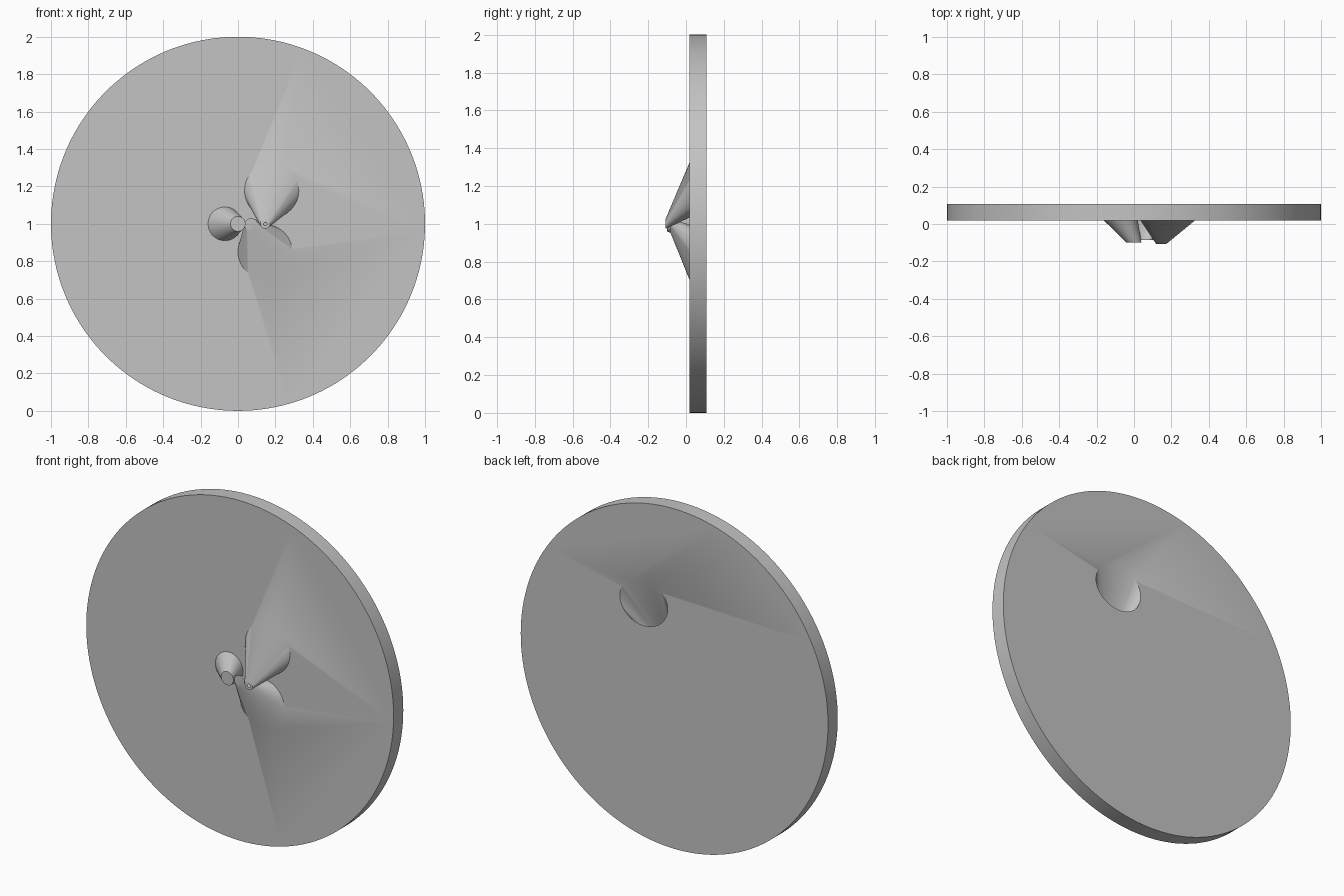
import bpy
import bmesh
import math

if "Cube" in bpy.data.objects:
    bpy.data.objects.remove(bpy.data.objects["Cube"], do_unlink=True)

grey = bpy.data.materials.new("light_grey")
grey.use_nodes = True
colour = (0.55, 0.55, 0.55, 1)
grey.diffuse_color = colour
grey.node_tree.nodes["Principled BSDF"].inputs["Base Color"].default_value = colour

FRONT, BACK = 0.018, 0.108


def loft(name, start, end, sides=96):
    """Solid between two ellipses facing -y, each (x, y, z, x radius, z radius)."""
    bm = bmesh.new()
    rings = []
    for x, y, z, rx, rz in (start, end):
        angles = [math.tau * i / sides for i in range(sides)]
        rings.append([bm.verts.new((x + rx * math.cos(a), y, z + rz * math.sin(a)))
                      for a in angles])
    bm.faces.new(rings[0])
    bm.faces.new(rings[1][::-1])
    for i in range(sides):
        j = (i + 1) % sides
        bm.faces.new((rings[0][i], rings[1][i], rings[1][j], rings[0][j]))
    bmesh.ops.recalc_face_normals(bm, faces=bm.faces)
    mesh = bpy.data.meshes.new(name)
    bm.to_mesh(mesh)
    bm.free()
    mesh.materials.append(grey)
    obj = bpy.data.objects.new(name, mesh)
    bpy.context.collection.objects.link(obj)
    return obj


def nozzle(name, tip, base, depth=0.03):
    """Cone through the front of the plate, carried on by depth so it bites in."""
    t = 1 + depth / (FRONT - tip[1])
    return loft(name, tip, [a + (b - a) * t for a, b in zip(tip, base)])


def combine(target, tool, operation):
    mod = target.modifiers.new(tool.name, 'BOOLEAN')
    mod.operation = operation
    mod.solver = 'EXACT'
    mod.object = tool
    bpy.context.view_layer.objects.active = target
    bpy.ops.object.modifier_apply(modifier=mod.name)
    bpy.data.objects.remove(tool, do_unlink=True)


# Round plate
plate = loft("plate_with_nozzles", (0, FRONT, 1, 1, 1), (0, BACK, 1, 1, 1), 160)

# Three slanted cones on the front
side = nozzle("side_nozzle", (0, -0.1, 1, 0.04, 0.04), (-0.07, FRONT, 1, 0.09, 0.09))
lower = nozzle("lower_nozzle", (0.07, -0.085, 0.995, 0.035, 0.035),
               (0.145, FRONT, 0.85, 0.145, 0.145))
upper = nozzle("upper_nozzle", (0.145, -0.108, 1, 0.026, 0.026),
               (0.18, FRONT, 1.178, 0.145, 0.145))
for cone in (side, lower, upper):
    combine(plate, cone, 'UNION')

# Funnel bored from the back to the upper tip
bore = loft("funnel_bore", (0.144, -0.118, 0.98, 0.003, 0.003),
            (0.202, BACK + 0.01, 1.415, 0.162, 0.142))
combine(plate, bore, 'DIFFERENCE')

# Smooth shading with sharp rims
bpy.ops.object.select_all(action='DESELECT')
plate.select_set(True)
bpy.context.view_layer.objects.active = plate
bpy.ops.object.shade_smooth_by_angle(angle=math.radians(30))
